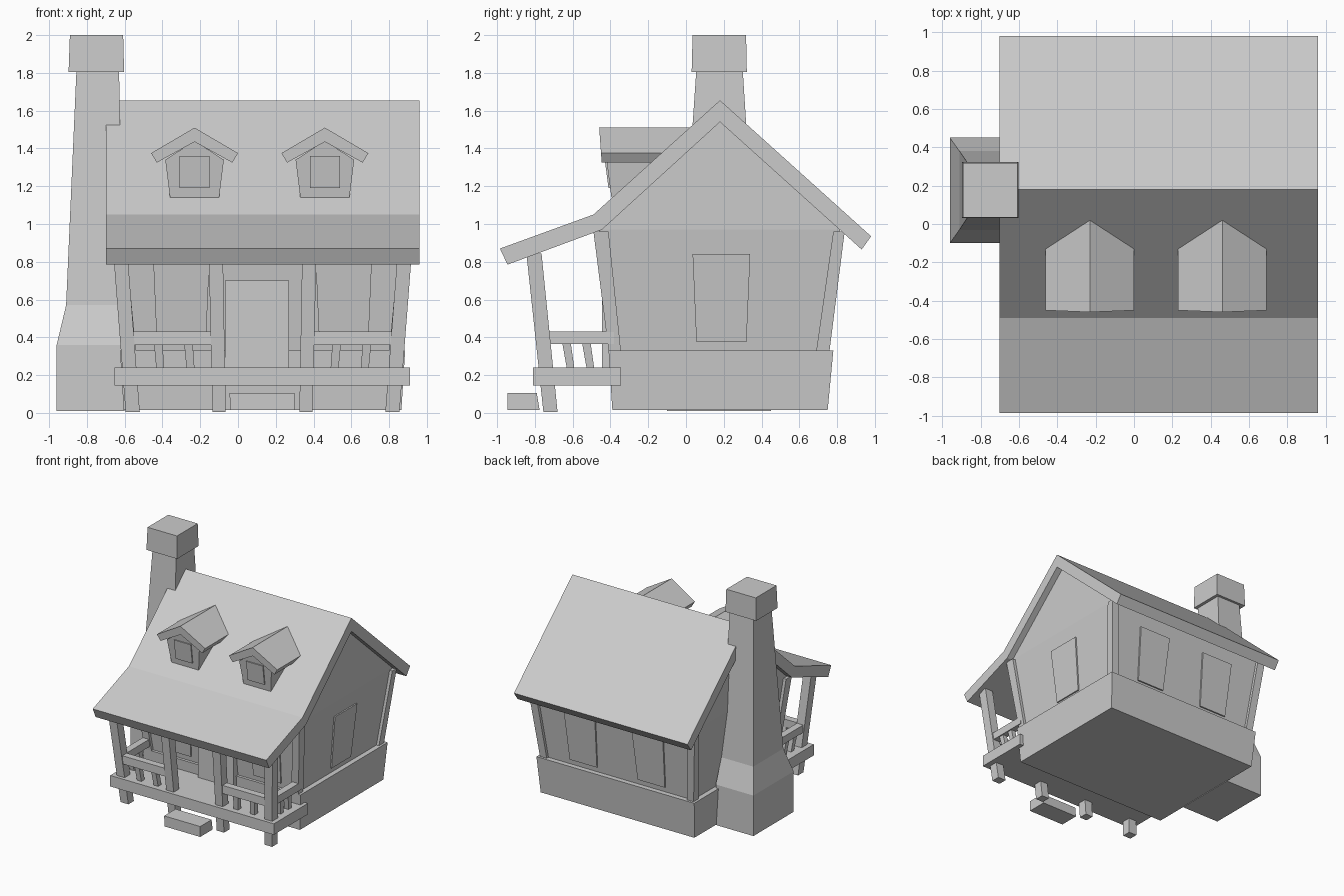
import bpy, bmesh

cube = bpy.data.objects.get("Cube")
if cube:
    bpy.data.objects.remove(cube, do_unlink=True)

grey = bpy.data.materials.new("plain_grey")
grey.use_nodes = True
COLOUR = (0.6, 0.6, 0.6, 1)
grey.diffuse_color = COLOUR
grey.node_tree.nodes["Principled BSDF"].inputs["Base Color"].default_value = COLOUR

MID = 0.13  # x of the cottage's own centre line


def mirror(a, b):
    """Reflect an x interval across the cottage centre line."""
    return 2 * MID - b, 2 * MID - a


def skin(name, rings):
    """Closed solid through rings of equal point count."""
    bm = bmesh.new()
    loops = [[bm.verts.new(p) for p in ring] for ring in rings]
    n = len(loops[0])
    for low, high in zip(loops, loops[1:]):
        for i in range(n):
            j = (i + 1) % n
            bm.faces.new((low[i], low[j], high[j], high[i]))
    bm.faces.new(loops[0][::-1])
    bm.faces.new(loops[-1])
    bmesh.ops.recalc_face_normals(bm, faces=bm.faces)
    mesh = bpy.data.meshes.new(name)
    bm.to_mesh(mesh)
    bm.free()
    mesh.materials.append(grey)
    obj = bpy.data.objects.new(name, mesh)
    bpy.context.collection.objects.link(obj)
    return obj


def loft(name, *sections):
    """Stack of rectangles, each (z, (x0, x1), (y0, y1))."""
    return skin(name, [[(x[0], y[0], z), (x[1], y[0], z), (x[1], y[1], z), (x[0], y[1], z)]
                       for z, x, y in sections])


def box(name, z0, z1, x, y):
    return loft(name, (z0, x, y), (z1, x, y))


def prism(name, profile, x0, x1):
    """Extrude a (y, z) profile along x."""
    return skin(name, [[(x, y, z) for y, z in profile] for x in (x0, x1)])


# Stone base, flared walls and gables
loft("foundation", (0.015, (-0.605, 0.865), (-0.39, 0.75)), (0.33, (-0.625, 0.885), (-0.41, 0.78)))
loft("walls", (0.32, (-0.58, 0.84), (-0.385, 0.735)), (0.97, (-0.645, 0.905), (-0.46, 0.815)))
prism("gables", [(-0.46, 0.97), (0.18, 1.55), (0.815, 0.97)], -0.645, 0.905)

# Corner posts leaning outward with the walls
right_low, right_high = (0.80, 0.865), (0.86, 0.93)
for side, flip in (("left", False), ("right", True)):
    lo, hi = (mirror(*right_low), mirror(*right_high)) if flip else (right_low, right_high)
    loft(f"front_{side}_corner_post", (0.33, lo, (-0.41, -0.345)), (0.96, hi, (-0.49, -0.41)))
    loft(f"back_{side}_corner_post", (0.33, lo, (0.69, 0.76)), (0.96, hi, (0.78, 0.84)))

# Main roof with the shallower porch slope
prism("roof", [(0.18, 1.655), (-0.49, 1.05), (-0.985, 0.87), (-0.945, 0.785), (-0.445, 0.97),
               (0.18, 1.54), (0.93, 0.865), (0.98, 0.935)], -0.70, 0.96)

# Window panels following the lean of the walls
LOW, HIGH = 0.375, 0.84
loft("side_window", (LOW, (0.8, 0.857), (0.055, 0.32)), (HIGH, (0.85, 0.904), (0.035, 0.34)))
for i, c in enumerate((-0.30, 0.56)):
    loft(f"front_window_{i}", (LOW, (c - 0.13, c + 0.13), (-0.402, -0.36)),
         (HIGH, (c - 0.15, c + 0.15), (-0.457, -0.40)))
for i, c in enumerate((-0.195, 0.455)):
    loft(f"back_window_{i}", (LOW, (c - 0.13, c + 0.13), (0.70, 0.754)),
         (HIGH, (c - 0.15, c + 0.15), (0.75, 0.812)))
box("door", 0.24, 0.70, (-0.07, 0.27), (-0.445, -0.36))

# Porch deck and step
box("porch_deck", 0.145, 0.24, (-0.655, 0.91), (-0.81, -0.345))
loft("step", (0.015, (-0.04, 0.30), (-0.945, -0.775)), (0.105, (-0.045, 0.30), (-0.945, -0.79)))

# Porch posts, rails and balusters, mirrored about the door
outer = ((0.78, 0.855), (0.845, 0.92))
inner = ((0.325, 0.395), (0.34, 0.415))
for side, m in (("left", lambda a, b: (a, b)), ("right", mirror)):
    for label, (lo, hi) in (("outer", outer), ("inner", inner)):
        loft(f"{label}_porch_post_{side}", (0.005, m(*lo), (-0.755, -0.68)),
             (0.845, m(*hi), (-0.845, -0.765)))
    box(f"front_rail_{side}", 0.36, 0.43, m(0.37, 0.83), (-0.79, -0.73))
    box(f"side_rail_{side}", 0.365, 0.43, m(0.815, 0.875), (-0.75, -0.38))
    for i, x in enumerate((0.49, 0.65)):
        loft(f"front_baluster_{side}_{i}", (0.23, m(x, x + 0.042), (-0.76, -0.715)),
             (0.37, m(x + 0.01, x + 0.055), (-0.782, -0.737)))
    for i, y in enumerate((-0.63, -0.525)):
        loft(f"side_baluster_{side}_{i}", (0.23, m(0.81, 0.85), (y, y + 0.04)),
             (0.37, m(0.825, 0.865), (y - 0.025, y + 0.02)))

# Chimney and its cap
loft("chimney", (0.01, (-0.96, -0.60), (-0.10, 0.45)), (0.36, (-0.96, -0.60), (-0.10, 0.45)),
     (0.57, (-0.91, -0.605), (-0.03, 0.38)), (1.82, (-0.855, -0.63), (0.055, 0.30)))
loft("chimney_cap", (1.805, (-0.897, -0.603), (0.03, 0.322)), (2.0, (-0.89, -0.608), (0.035, 0.318)))


# Dormers, whose backs are cut along the main roof slope
def roof_y(z):
    return 0.20 - (1.655 - z) / 0.9


def dormer_part(name, c, outline, front):
    ring = [(c + x, front(z), z) for x, z in outline]
    skin(name, [ring, [(x, roof_y(z), z) for x, _, z in ring]])


def dormer_front(z):
    return -0.395 - (z - 1.14) * 0.13


for i, c in enumerate((-0.23, 0.46)):
    dormer_part(f"dormer_{i}", c, [(-0.13, 1.14), (0.13, 1.14), (0.155, 1.34), (0, 1.44), (-0.155, 1.34)],
                dormer_front)
    dormer_part(f"dormer_roof_{i}", c, [(-0.23, 1.375), (-0.20, 1.325), (0, 1.435), (0.20, 1.325),
                                        (0.23, 1.375), (0, 1.51)], lambda z: -0.45 - (z - 1.375) * 0.07)
    loft(f"dormer_window_{i}", *[(z, (c - 0.08, c + 0.08), (dormer_front(z) - 0.009, dormer_front(z) + 0.02))
                                 for z in (1.19, 1.36)])
